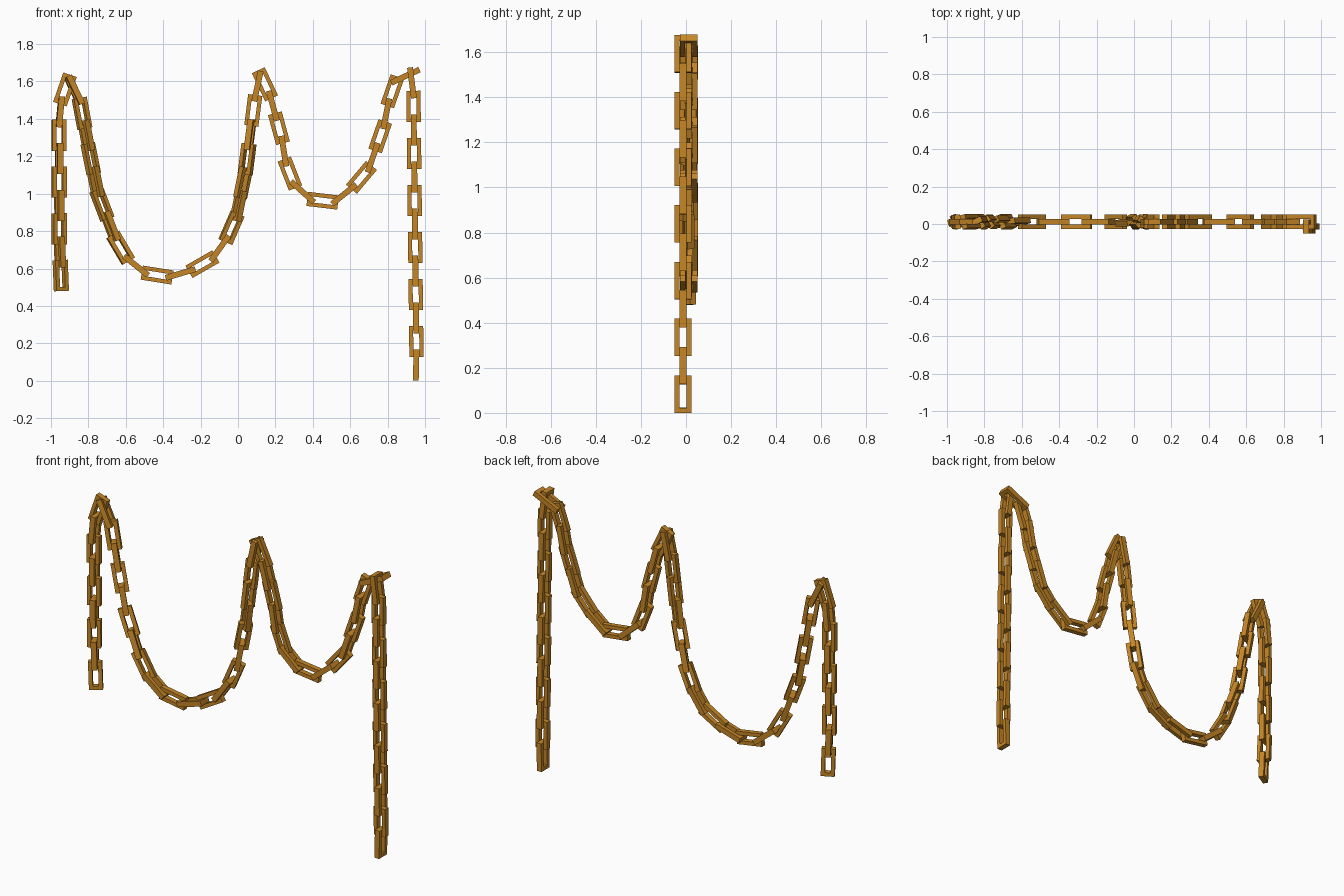
import bpy
import bmesh
from math import radians, sin, pi
from mathutils import Matrix, Vector

default_cube = bpy.data.objects.get("Cube")
if default_cube:
    bpy.data.objects.remove(default_cube, do_unlink=True)

LENGTH, WIDTH, DEPTH, BAR = 0.166, 0.076, 0.031, 0.022

# Single metal colour
brass = bpy.data.materials.new("aged_brass")
brass.use_nodes = True
brass.diffuse_color = (0.56, 0.24, 0.02, 1)
brass.node_tree.nodes["Principled BSDF"].inputs["Base Color"].default_value = brass.diffuse_color


def make_link_mesh():
    """Rectangular ring standing along z, with its opening facing y."""
    bm = bmesh.new()

    def loop(width, height, y):
        corners = ((-1, -1), (1, -1), (1, 1), (-1, 1))
        return [bm.verts.new((a * width / 2, y, b * height / 2)) for a, b in corners]

    inner_size = (WIDTH - 2 * BAR, LENGTH - 2 * BAR)
    loops = [loop(WIDTH, LENGTH, -DEPTH / 2), loop(WIDTH, LENGTH, DEPTH / 2),
             loop(*inner_size, DEPTH / 2), loop(*inner_size, -DEPTH / 2)]
    for first, second in zip(loops, loops[1:] + loops[:1]):
        for k in range(4):
            n = (k + 1) % 4
            bm.faces.new((first[k], first[n], second[n], second[k]))
    bmesh.ops.recalc_face_normals(bm, faces=bm.faces)
    mesh = bpy.data.meshes.new("chain_link")
    bm.to_mesh(mesh)
    bm.free()
    mesh.materials.append(brass)
    return mesh


link_mesh = make_link_mesh()


def add_link(name, start, end, roll):
    """Place one link between two joints, rolled about its own length."""
    along = (end - start).normalized()
    facing = Matrix.Rotation(roll, 3, along) @ Vector((0, 1, 0))
    side = facing.cross(along)
    link = bpy.data.objects.new(name, link_mesh)
    turn = Matrix((side, facing, along)).transposed().to_4x4()
    link.matrix_world = Matrix.Translation((start + end) / 2) @ turn
    bpy.context.collection.objects.link(link)


def interpolate_joints(knots, y):
    """Fill in evenly spaced joints between (index, x, z) knots."""
    joints = []
    for (i, x, z), (j, u, w) in zip(knots, knots[1:]):
        a, b = Vector((x, y, z)), Vector((u, y, w))
        joints += [a.lerp(b, k / (j - i)) for k in range(j - i)]
    return joints + [b]


def draped_twist(i):
    """Slow twist of the draped chain, in degrees."""
    if i < 8:
        return 30 * (1 - i / 8)
    if i < 17:
        return -38 * sin(pi * (i - 8) / 9)
    return 90 * min(1, max(0, (i - 21) / 6))


# Draped chain: left tail, wide swag, middle peak, small swag, right peak
draped = [
    (0, -.945, .5), (2, -.955, .75), (7, -.957, 1.375), (8, -.945, 1.5),
    (9, -.905, 1.615), (10, -.845, 1.49), (12, -.8, 1.25), (14, -.75, 1),
    (16, -.66, .765), (17, -.595, .655), (18, -.495, .575), (19, -.37, .555),
    (20, -.245, .592), (21, -.135, .655), (22, -.06, .76), (23, -.01, .875),
    (25, .04, 1.12), (28, .09, 1.51), (29, .118, 1.64), (30, .17, 1.53),
    (32, .235, 1.29), (33, .255, 1.165), (34, .3, 1.05), (35, .39, .97),
    (36, .515, .955), (37, .62, 1.04), (38, .7, 1.135), (40, .78, 1.365),
    (41, .805, 1.49), (42, .845, 1.605), (43, .945, 1.652)]

# Hanging chain: straight drop on the right
hanging = [(0, .951, .02), (1, .954, .147), (12, .938, 1.53), (13, .922, 1.655)]

joints = interpolate_joints(draped, 0.012)
for i, (a, b) in enumerate(zip(joints, joints[1:])):
    add_link("draped_chain_link", a, b, radians(draped_twist(i) + 90 * (i % 2)))

joints = interpolate_joints(hanging, -0.013)
for i, (a, b) in enumerate(zip(joints, joints[1:])):
    add_link("hanging_chain_link", a, b, radians(90 * ((i + 1) % 2)))
